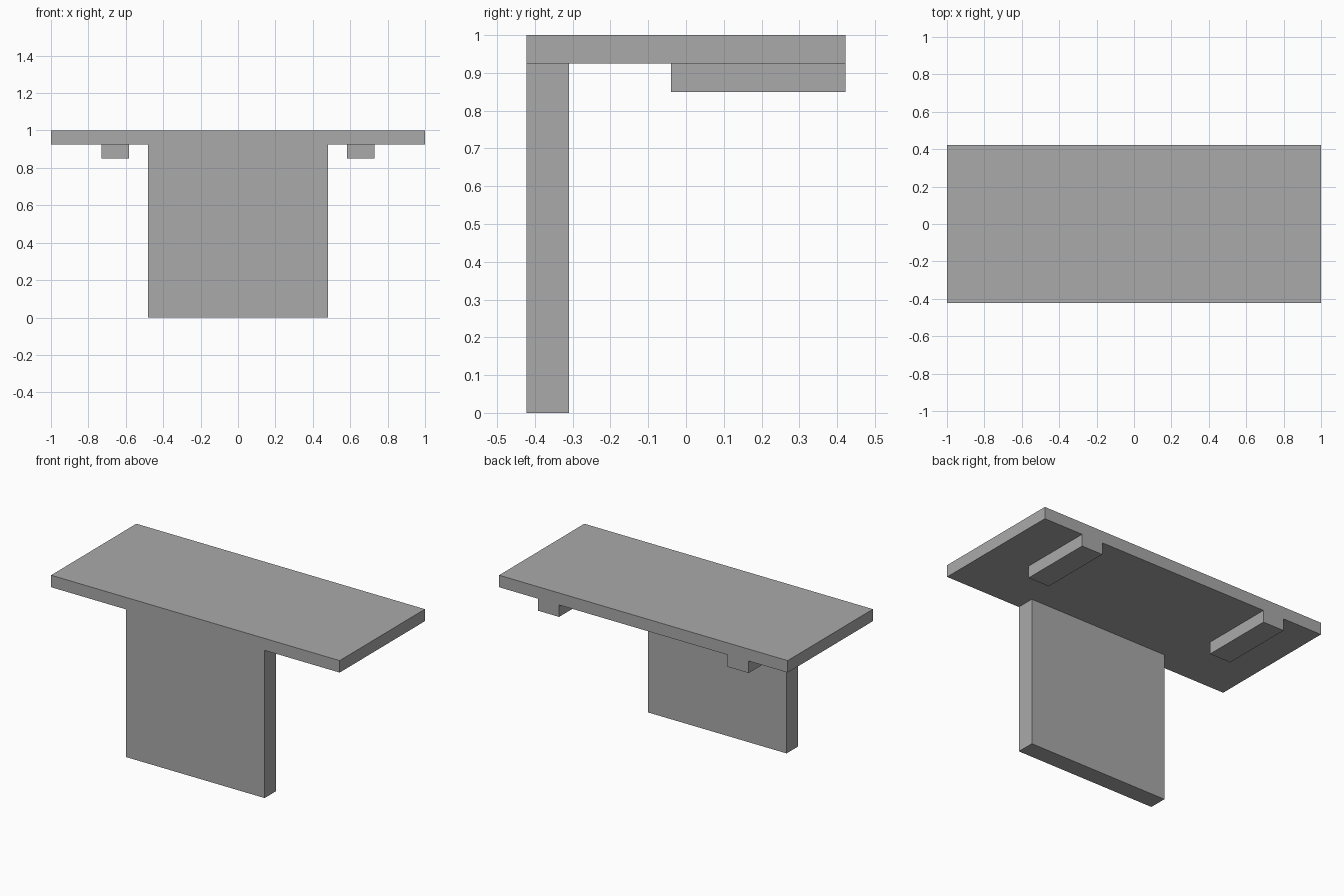
import bpy

cube = bpy.data.objects.get("Cube")
if cube:
    bpy.data.objects.remove(cube, do_unlink=True)

GREY = (0.4, 0.4, 0.4, 1.0)
grey = bpy.data.materials.new("plain_grey")
grey.use_nodes = True
grey.diffuse_color = GREY
grey.node_tree.nodes["Principled BSDF"].inputs["Base Color"].default_value = GREY


def box(name, low, high):
    """Add a box between two opposite corners."""
    centre = [(a + b) / 2 for a, b in zip(low, high)]
    bpy.ops.mesh.primitive_cube_add(size=1, location=centre)
    obj = bpy.context.object
    obj.name = name
    obj.scale = [b - a for a, b in zip(low, high)]
    bpy.ops.object.transform_apply(location=False, rotation=False, scale=True)
    obj.data.materials.append(grey)
    return obj


DEPTH = 0.422      # half depth of the top
UNDERSIDE = 0.925  # height of the top's lower face

# Wide top and the upright panel flush with its front edge
box("table_top", (-1, -DEPTH, UNDERSIDE), (1, DEPTH, 1))
box("front_panel", (-0.48, -DEPTH, 0), (0.48, -0.31, UNDERSIDE))

# Pair of rails under the rear half
for side, x in (("left", 0.657), ("right", -0.657)):
    box(side + "_rail", (x - 0.073, -0.04, 0.85), (x + 0.073, DEPTH, UNDERSIDE))
